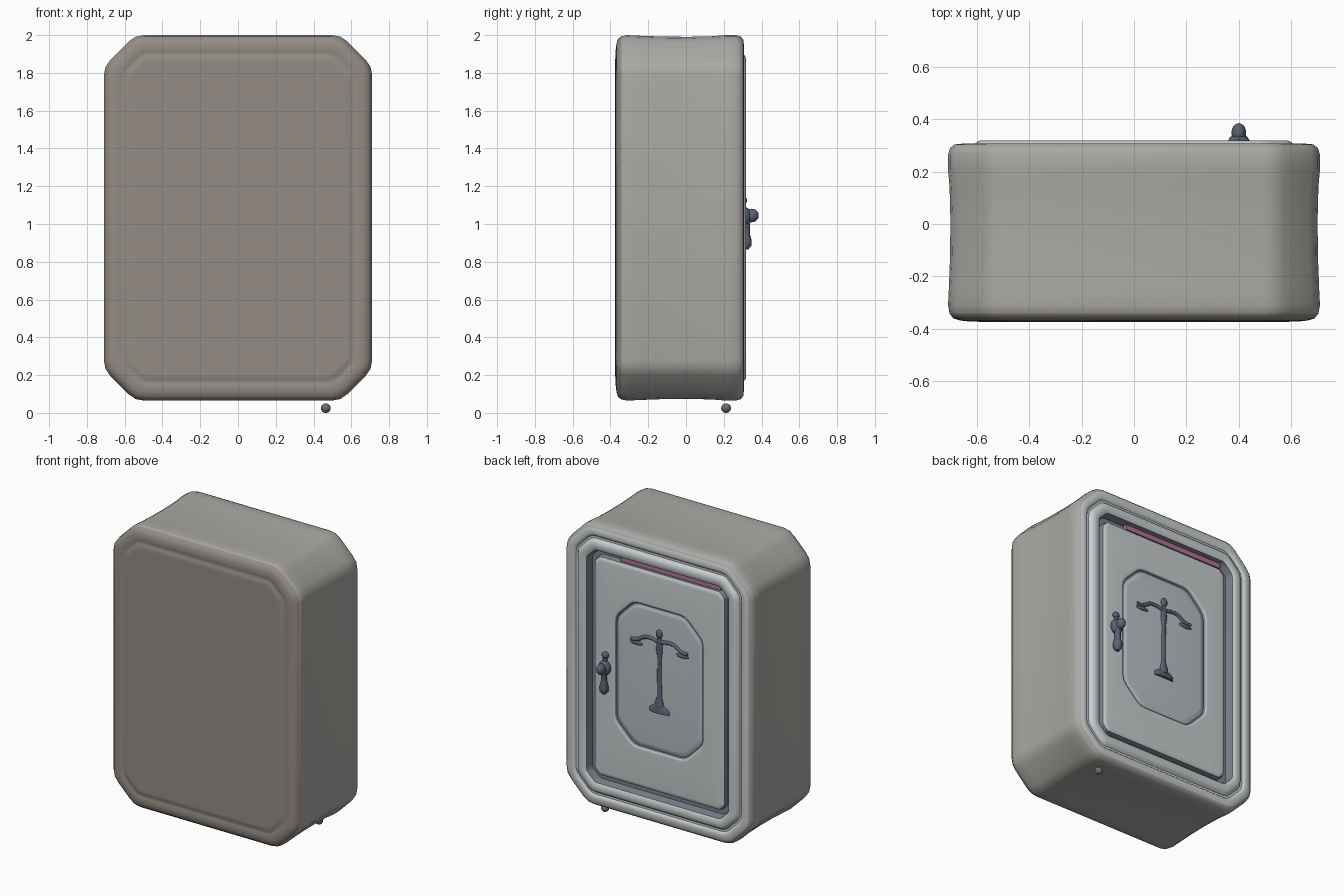
import bpy, bmesh, math
from mathutils import Vector

if "Cube" in bpy.data.objects:
    bpy.data.objects.remove(bpy.data.objects["Cube"])


def material(name, rgb):
    m = bpy.data.materials.new(name)
    m.diffuse_color = (*rgb, 1)
    m.use_nodes = True
    m.node_tree.nodes["Principled BSDF"].inputs["Base Color"].default_value = m.diffuse_color
    return m


FRONT = material("front_grey", (0.30, 0.265, 0.235))
SHELL = material("shell_grey", (0.40, 0.395, 0.37))
REAR = material("rear_grey", (0.58, 0.61, 0.62))
CHANNEL = material("channel_grey", (0.20, 0.22, 0.26))
PANEL = material("panel_grey", (0.48, 0.52, 0.55))
DARK = material("dark_iron", (0.10, 0.12, 0.17))
ROSE = material("rose_tint", (0.42, 0.17, 0.32))
STONE = material("pebble_grey", (0.15, 0.15, 0.15))


def ring(hw, z0, z1, c, y):
    """Chamfered rectangle in xz whose eight corners are softly rounded."""
    cn = [(hw, z0 + c), (hw, z1 - c), (hw - c, z1), (c - hw, z1),
          (-hw, z1 - c), (-hw, z0 + c), (c - hw, z0), (hw - c, z0)]
    cn = [Vector((x, y, z)) for x, z in cn]
    pts = []
    for i, p in enumerate(cn):
        a, b = cn[i - 1] - p, cn[(i + 1) % 8] - p
        r = c * 0.28
        s, e = p + a.normalized() * r, p + b.normalized() * r
        pts += [s, s * .25 + p * .5 + e * .25, e]
    return pts


def inset(d, y):
    return ring(0.71 - d, 0.065 + d, 2.0 - d, 0.165 - 0.586 * d, y)


def finish(ob, name, mats=(), angle=35):
    ob.name = name
    for m in mats:
        ob.data.materials.append(m)
    bpy.ops.object.select_all(action='DESELECT')
    ob.select_set(True)
    bpy.context.view_layer.objects.active = ob
    bpy.ops.object.shade_smooth_by_angle(angle=math.radians(angle))
    return ob


def loft(name, rings, mats, angle=35, slots=None):
    """Skin a list of rings; slots gives the material slot of each band."""
    slots = slots or [0] * len(rings)
    bm = bmesh.new()
    vr = [[bm.verts.new(p) for p in r] for r in rings]
    for k, (a, b) in enumerate(zip(vr, vr[1:])):
        n = len(a)
        for i in range(n):
            f = bm.faces.new((a[i], a[(i + 1) % n], b[(i + 1) % n], b[i]))
            f.material_index = slots[k]
    bm.faces.new(vr[0]).material_index = slots[0]
    bm.faces.new(vr[-1]).material_index = slots[-1]
    bmesh.ops.recalc_face_normals(bm, faces=bm.faces)
    me = bpy.data.meshes.new(name)
    bm.to_mesh(me)
    bm.free()
    ob = bpy.data.objects.new(name, me)
    bpy.context.collection.objects.link(ob)
    return finish(ob, name, mats, angle)


def blob(name, loc, size, mat=DARK):
    bpy.ops.mesh.primitive_uv_sphere_add(segments=20, ring_count=12, location=loc)
    bpy.context.object.scale = size
    return finish(bpy.context.object, name, [mat], 60)


def lathe_z(name, x, y, profile, flat=1.0):
    """Turned shape around z; flat squashes it in y."""
    return loft(name, [[Vector((x + r * math.cos(t), y + r * flat * math.sin(t), z))
                        for t in [k * math.tau / 16 for k in range(16)]]
                       for r, z in profile], [DARK], 50)


def rod(name, pts, radius):
    cu = bpy.data.curves.new(name, 'CURVE')
    cu.dimensions = '3D'
    cu.bevel_depth, cu.bevel_resolution, cu.use_fill_caps = radius, 3, True
    sp = cu.splines.new('BEZIER')
    sp.bezier_points.add(len(pts) - 1)
    for bp, p in zip(sp.bezier_points, pts):
        bp.co = p
        bp.handle_left_type = bp.handle_right_type = 'AUTO'
    cu.materials.append(DARK)
    bpy.context.collection.objects.link(bpy.data.objects.new(name, cu))


# Safe body in one loft, grouped by material from front to rear
front = [(.15, -.375), (.135, -.375), (.118, -.374), (.106, -.368), (.09, -.368),
         (.078, -.372), (.045, -.368), (.02, -.36)]
shell = [(.006, -.342), (0, -.31), (.003, -.25), (.008, -.12), (.009, .02),
         (.006, .14), (0, .21), (0, .265), (.008, .29)]
rim = [(.025, .304), (.06, .307), (.073, .304), (.082, .294), (.096, .294),
       (.107, .310), (.12, .318), (.155, .318)]
channel = [(.17, .308), (.18, .255), (.212, .255)]
door = [(.22, .285), (.235, .294), (.245, .295)]
rings = [inset(d, y) for part in (front, shell, rim, channel, door) for d, y in part]
slots = [0] * len(front) + [1] * len(shell) + [2] * len(rim) + [3] * len(channel) + [2] * len(door)

# Sunken chamfered panel in the door
for d, y in ((-.01, .295), (0, .295), (.006, .291), (.012, .279),
             (.022, .279), (.034, .286), (.045, .287)):
    rings.append(ring(.34 - d, .55 + d, 1.55 - d, .14 - .4 * d, y))
slots += [2, 2, 3, 3, 4, 4, 4]
loft("safe_body", rings, [FRONT, SHELL, REAR, CHANNEL, PANEL], 35, slots)

# Tinted strip in the channel above the door
bpy.ops.mesh.primitive_cube_add(size=1, location=(-.08, .268, 1.805))
bpy.context.object.scale = (.76, .03, .034)
finish(bpy.context.object, "channel_strip", [ROSE])

# Balance emblem on the door
EY = .287
lathe_z("emblem_post", 0, EY, [(.034, .86), (.03, .9), (.018, .94), (.015, 1.2),
                               (.024, 1.26), (.02, 1.32), (.012, 1.35)], .6)
lathe_z("emblem_base", 0, EY, [(.075, .83), (.075, .855), (.05, .875), (.03, .885)], .25)
blob("emblem_finial", (0, EY + .003, 1.37), (.024, .016, .03))
for side, s in (("left", 1), ("right", -1)):
    rod("emblem_arm_" + side, [(0, EY, 1.315), (s * .1, EY, 1.325),
                               (s * .17, EY, 1.29), (s * .215, EY, 1.285)], .013)
    blob("emblem_pan_" + side, (s * .175, EY, 1.265), (.05, .011, .014))

# Door handle
HX = .40
lathe_z("handle_lever", HX, .318, [(.012, .865), (.028, .885), (.03, .91), (.02, .95),
                                   (.02, 1.0), (.03, 1.03), (.02, 1.06)])
blob("handle_boss", (HX, .31, 1.04), (.042, .035, .05))
blob("handle_knob", (HX, .348, 1.045), (.028, .037, .036))
blob("handle_cap", (HX, .302, 1.125), (.024, .022, .022))
rod("handle_neck", [(HX, .303, 1.07), (HX, .303, 1.1), (HX, .302, 1.13)], .014)

# Small loose pebble under the safe
blob("pebble", (.465, .212, .025), (.026, .026, .025), STONE)
